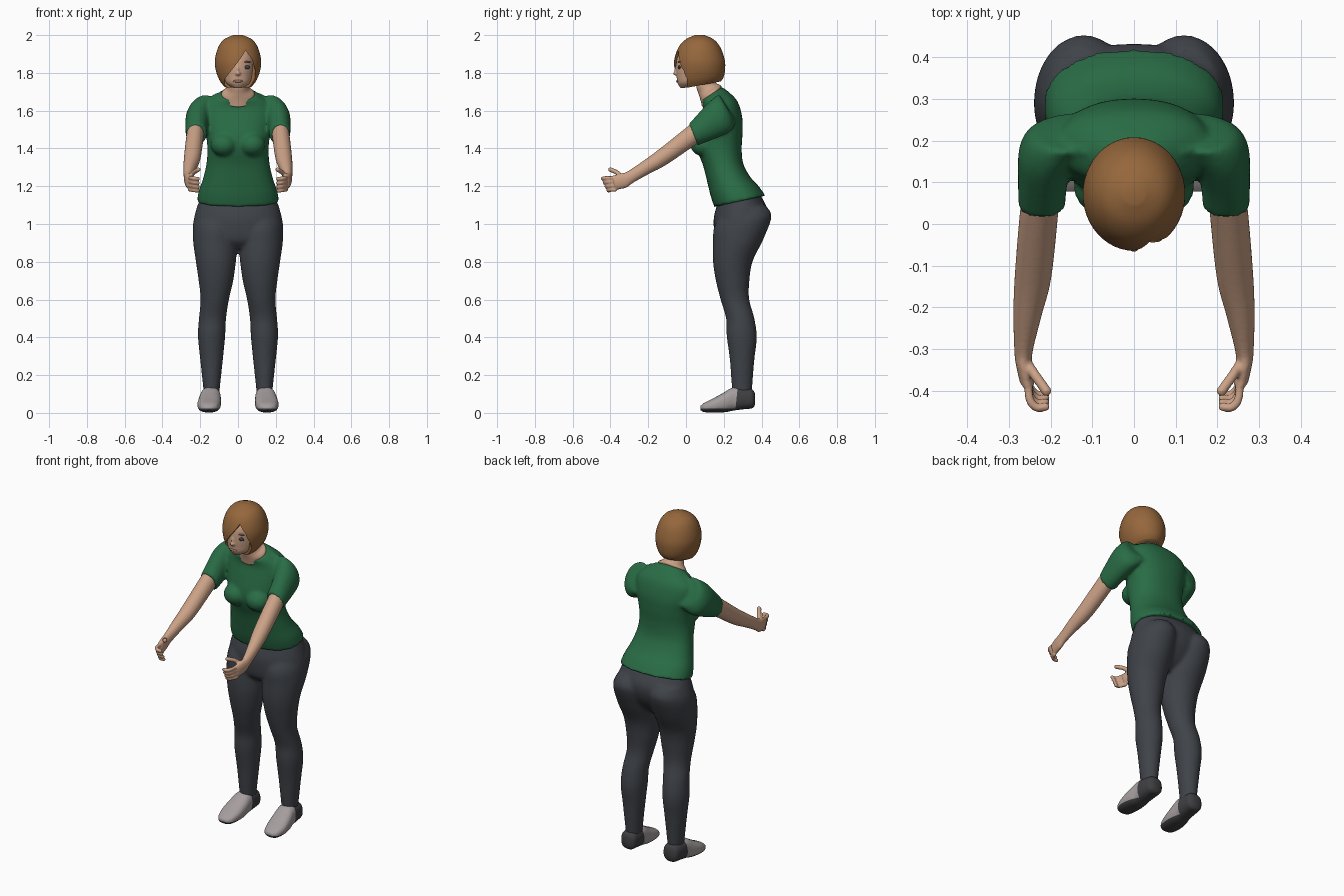
import bpy, bmesh, math
from mathutils import Matrix, Vector

cube = bpy.data.objects.get("Cube")
if cube:
    bpy.data.objects.remove(cube, do_unlink=True)


def material(name, r, g, b):
    m = bpy.data.materials.new(name)
    m.use_nodes = True
    m.diffuse_color = (r, g, b, 1)
    shader = m.node_tree.nodes["Principled BSDF"]
    shader.inputs["Base Color"].default_value = (r, g, b, 1)
    shader.inputs["Roughness"].default_value = 0.8
    return m


SKIN = material("skin", .60, .36, .24)
HAIR = material("brown hair", .30, .135, .045)
GREEN = material("green cotton", .022, .15, .06)
DENIM = material("charcoal denim", .050, .056, .066)
CANVAS = material("light grey canvas", .38, .34, .34)
RUBBER = material("dark grey rubber", .05, .05, .055)
EYE = material("dark blue eye", .04, .055, .09)
LIP = material("muted lip", .40, .20, .16)


def smooth_rows(rows, steps):
    """Catmull-Rom interpolation of tuples of numbers."""
    out = []
    for i in range(len(rows) - 1):
        quad = [rows[max(i - 1, 0)], rows[i], rows[i + 1], rows[min(i + 2, len(rows) - 1)]]
        for k in range(steps):
            t = k / steps
            out.append([b + t * ((c - a) + t * ((2 * a - 5 * b + 4 * c - d)
                        + t * (3 * b - a - 3 * c + d))) / 2 for a, b, c, d in zip(*quad)])
    return out + [list(rows[-1])]


def loft(bm, rows, side=1, power=1.0, sides=32, steps=5):
    """Closed loft; each row is centre x, half width, then y, z of the two ends of its section."""
    rings = []
    for x, rx, ya, za, yb, zb in smooth_rows(rows, steps):
        a, b = Vector((side * x, ya, za)), Vector((side * x, yb, zb))
        ring = []
        for i in range(sides):
            u = 2 * math.pi * i / sides
            c, s = [math.copysign(abs(f(u)) ** power, f(u)) for f in (math.cos, math.sin)]
            ring.append(bm.verts.new((a + b) / 2 + (b - a) / 2 * s + Vector((rx * c, 0, 0))))
        rings.append(ring)
    for lo, hi in zip(rings, rings[1:]):
        for i in range(sides):
            j = (i + 1) % sides
            bm.faces.new((lo[i], lo[j], hi[j], hi[i]))
    bm.faces.new(rings[0])
    bm.faces.new(rings[-1])


def ball(bm, centre, size):
    bmesh.ops.create_icosphere(bm, subdivisions=3, radius=1,
                               matrix=Matrix.Translation(centre) @ Matrix.Diagonal((*size, 1)))


def beads(bm, points, radius, side):
    """Rounded finger made from overlapping balls along a curve."""
    for x, y, z in smooth_rows(points, 6):
        ball(bm, (side * x, y, z), [radius] * 3)


def finish(bm, name, mats, voxel=0, relax=4):
    bmesh.ops.recalc_face_normals(bm, faces=bm.faces)
    for f in bm.faces:
        f.smooth = True
    mesh = bpy.data.meshes.new(name)
    bm.to_mesh(mesh)
    bm.free()
    ob = bpy.data.objects.new(name, mesh)
    bpy.context.collection.objects.link(ob)
    for m in mats:
        mesh.materials.append(m)
    if voxel:  # blend the overlapping volumes into one skin
        rem = ob.modifiers.new("Blend", 'REMESH')
        rem.mode = 'VOXEL'
        rem.voxel_size = voxel
        rem.use_smooth_shade = True
        soft = ob.modifiers.new("Relax", 'SMOOTH')
        soft.factor = 0.5
        soft.iterations = relax
    return ob


def activate(ob):
    bpy.ops.object.select_all(action='DESELECT')
    ob.select_set(True)
    bpy.context.view_layer.objects.active = ob


# Shirt: torso, bust and short sleeves
bm = bmesh.new()
loft(bm, [(0, .217, .15, 1.09, .42, 1.15), (0, .208, .13, 1.15, .385, 1.2),
          (0, .187, .113, 1.22, .34, 1.25), (0, .168, .09, 1.31, .303, 1.32),
          (0, .162, .06, 1.39, .295, 1.4), (0, .17, .055, 1.46, .3, 1.49),
          (0, .185, .075, 1.55, .297, 1.57), (0, .18, .09, 1.61, .272, 1.65),
          (0, .13, .085, 1.645, .225, 1.70), (0, .092, .075, 1.65, .19, 1.725)], power=.88)
for s in (1, -1):
    ball(bm, (s * .075, .09, 1.42), (.07, .067, .062))
    loft(bm, [(.12, .07, .17, 1.69, .27, 1.54), (.17, .075, .17, 1.685, .26, 1.53),
              (.205, .07, .12, 1.645, .235, 1.49), (.218, .06, .065, 1.585, .15, 1.45),
              (.221, .056, .015, 1.53, .06, 1.415)], s)
finish(bm, "shirt", [GREEN], .01)

# Trousers: hips and two legs
bm = bmesh.new()
loft(bm, [(0, .2, .17, 1.12, .39, 1.16), (0, .226, .148, 1.04, .43, 1.08),
          (0, .238, .148, .97, .42, 1.0), (0, .225, .16, .91, .37, .92),
          (0, .15, .2, .87, .31, .87)], power=.92)
for s in (1, -1):
    loft(bm, [(.12, .09, .19, 1.06, .42, 1.1), (.12, .117, .148, .98, .453, 1.04),
              (.12, .118, .143, .9, .41, .92), (.117, .106, .143, .8, .352, .8),
              (.117, .091, .158, .7, .335, .69), (.123, .075, .183, .6, .335, .6),
              (.135, .072, .212, .5, .362, .5), (.14, .072, .215, .41, .375, .4),
              (.14, .06, .232, .28, .362, .28), (.14, .044, .243, .13, .35, .13),
              (.14, .043, .25, .09, .345, .09)], s)
finish(bm, "trousers", [DENIM], .01)

for s, side in ((1, "left"), (-1, "right")):
    # Arm with palm, curled fingers and raised thumb
    bm = bmesh.new()
    loft(bm, [(.222, .044, .05, 1.55, .1, 1.45), (.228, .046, -.003, 1.507, .045, 1.415),
              (.242, .044, -.15, 1.39, -.105, 1.313), (.255, .034, -.235, 1.328, -.2, 1.263),
              (.264, .023, -.312, 1.277, -.28, 1.218), (.264, .02, -.345, 1.268, -.315, 1.193),
              (.255, .018, -.392, 1.255, -.37, 1.18)], s)
    for i in range(4):
        z = 1.244 - .021 * i
        y = -.44 + .01 * i
        beads(bm, [(.255, -.375, z), (.249, y + .018, z), (.232, y, z - .003),
                   (.212, y + .002, z - .005)], .0105, s)
    beads(bm, [(.255, -.335, 1.245), (.235, -.365, 1.272), (.21, -.4, 1.288)], .0125, s)
    finish(bm, side + "_arm", [SKIN], .005, 3)

    # Shoe with a dark sole and heel
    bm = bmesh.new()
    loft(bm, [(.155, .022, .078, .038, .078, .014), (.155, .046, .1, .055, .098, .004),
              (.154, .06, .15, .08, .15, .002), (.15, .06, .2, .108, .21, .004),
              (.146, .055, .25, .135, .25, .012), (.144, .052, .31, .132, .31, .02),
              (.142, .046, .35, .125, .352, .025), (.142, .026, .364, .105, .366, .045)],
         s, power=.8)
    for co, no in (((0, .26, 0), (0, 1, -.1)), ((0, 0, .024), (0, 0, 1))):
        bmesh.ops.bisect_plane(bm, geom=bm.verts[:] + bm.edges[:] + bm.faces[:],
                               plane_co=co, plane_no=no)
    for f in bm.faces:
        c = f.calc_center_median()
        f.material_index = int(c.z < .024 or c.y - .1 * c.z > .26)
    finish(bm, side + "_shoe", [CANVAS, RUBBER])

# Neck
bm = bmesh.new()
loft(bm, [(0, .08, .085, 1.62, .18, 1.69), (0, .087, .077, 1.655, .187, 1.728),
          (0, .06, .066, 1.69, .177, 1.738), (0, .05, .055, 1.73, .158, 1.75),
          (0, .05, .06, 1.8, .16, 1.8)])
finish(bm, "neck", [SKIN])

# Head with nose
bm = bmesh.new()
loft(bm, [(0, .03, -.028, 1.718, .05, 1.73), (0, .065, -.045, 1.745, .1, 1.75),
          (0, .082, -.05, 1.78, .15, 1.79), (0, .09, -.053, 1.83, .18, 1.84),
          (0, .09, -.045, 1.89, .17, 1.89), (0, .06, -.01, 1.95, .14, 1.95)])
ball(bm, (0, -.05, 1.797), (.014, .018, .012))
ball(bm, (0, -.05, 1.815), (.008, .011, .025))
finish(bm, "head", [SKIN], .005, 3)

# Facial features
for s, side in ((1, "left"), (-1, "right")):
    for part, z, size, mat in (("eye", 1.83, (.019, .008, .01), EYE),
                               ("brow", 1.858, (.023, .008, .004), HAIR)):
        bm = bmesh.new()
        ball(bm, (s * .045, -.036, z), size)
        finish(bm, side + "_" + part, [mat])
bm = bmesh.new()
ball(bm, (0, -.045, 1.756), (.026, .007, .007))
finish(bm, "mouth", [LIP])

# Bobbed hair, opened at the face below a side-swept fringe
bm = bmesh.new()
loft(bm, [(0, .078, -.03, 1.715, .185, 1.755), (0, .1, -.05, 1.75, .2, 1.78),
          (0, .118, -.062, 1.81, .207, 1.82), (0, .122, -.062, 1.87, .205, 1.87),
          (0, .105, -.04, 1.935, .182, 1.935), (0, .075, -.002, 1.977, .147, 1.977),
          (0, .025, .047, 2.0, .098, 2.0)], sides=48)
hair = finish(bm, "hair", [HAIR])
bm = bmesh.new()
outline = [(.04, 1.92), (.075, 1.87), (.092, 1.81), (.088, 1.76), (.08, 1.69),
           (-.072, 1.69), (-.072, 1.765), (-.045, 1.8), (-.01, 1.845), (.02, 1.885)]
face = bm.faces.new([bm.verts.new((x, -.2, z)) for x, z in outline])
new = bmesh.ops.extrude_face_region(bm, geom=[face])["geom"]
bmesh.ops.translate(bm, vec=(0, .205, 0), verts=[v for v in new if isinstance(v, bmesh.types.BMVert)])
cutter = finish(bm, "face_opening", [HAIR])
cutter.hide_render = True
cut = hair.modifiers.new("Face opening", 'BOOLEAN')
cut.operation = 'DIFFERENCE'
cut.solver = 'EXACT'
cut.object = cutter
activate(hair)
bpy.ops.object.modifier_apply(modifier=cut.name)
bpy.data.objects.remove(cutter, do_unlink=True)

# Keep hard edges on the unblended parts
for name in ("hair", "left_shoe", "right_shoe"):
    activate(bpy.data.objects[name])
    bpy.ops.object.shade_smooth_by_angle(angle=math.radians(50))
